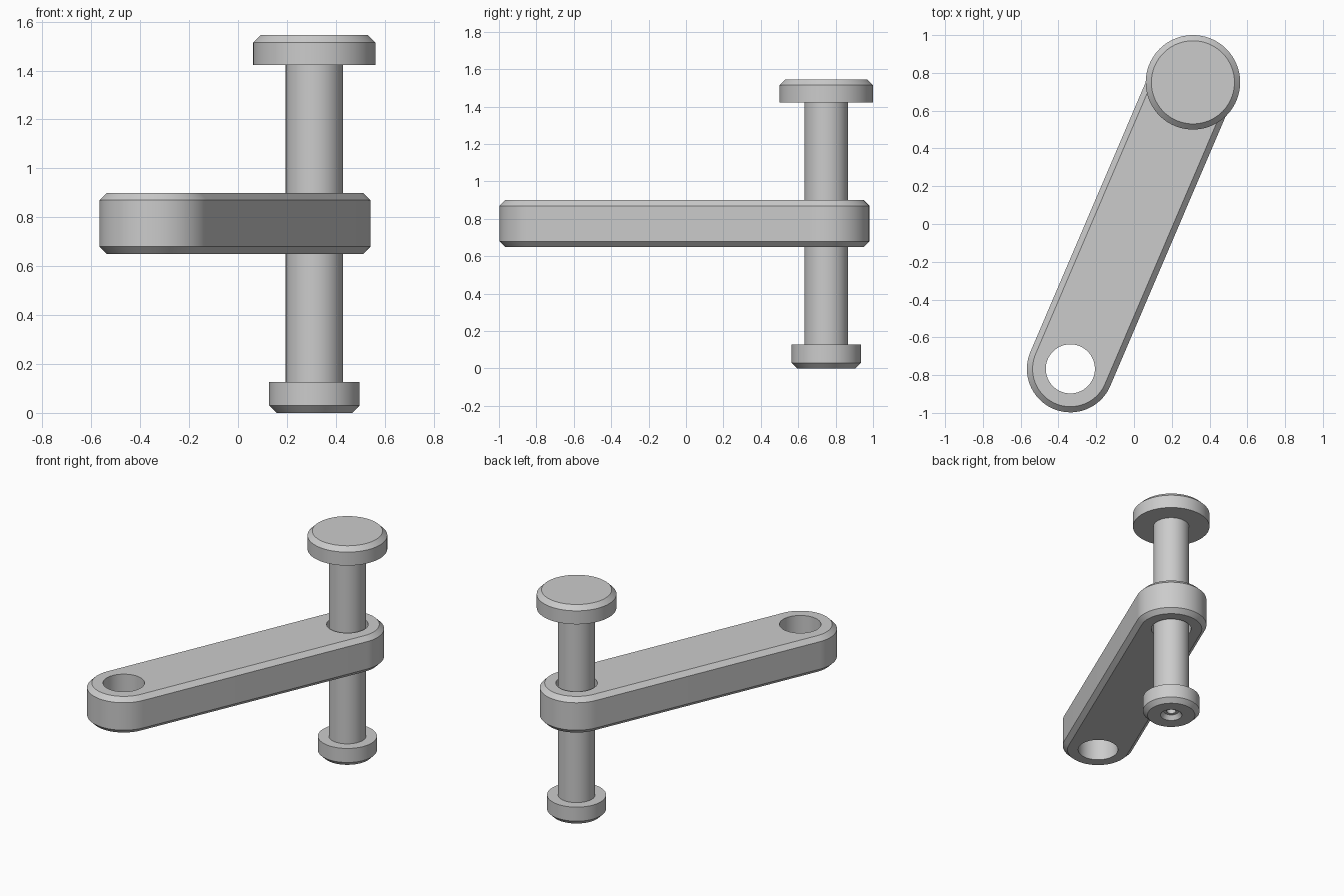
import bpy
import bmesh
from math import cos, sin, pi, atan2, radians
from mathutils import Vector

SEGMENTS = 96
PIN = Vector((0.312, 0.75))
EYE = Vector((-0.337, -0.767))

cube = bpy.data.objects.get("Cube")
if cube:
    bpy.data.objects.remove(cube)

grey = bpy.data.materials.new("plain grey")
grey.use_nodes = True
grey.diffuse_color = (0.6, 0.6, 0.6, 1)
grey.node_tree.nodes["Principled BSDF"].inputs["Base Color"].default_value = (0.6, 0.6, 0.6, 1)


def make_object(name, bm):
    bmesh.ops.recalc_face_normals(bm, faces=bm.faces)
    mesh = bpy.data.meshes.new(name)
    bm.to_mesh(mesh)
    bm.free()
    mesh.materials.append(grey)
    obj = bpy.data.objects.new(name, mesh)
    bpy.context.collection.objects.link(obj)
    return obj


def select(obj):
    bpy.ops.object.select_all(action="DESELECT")
    obj.select_set(True)
    bpy.context.view_layer.objects.active = obj


def smooth(obj):
    select(obj)
    bpy.ops.object.shade_smooth_by_angle(angle=radians(25))


def loft(name, rings):
    """Skin a stack of equal-length point loops and cap both ends."""
    bm = bmesh.new()
    loops = [[bm.verts.new(p) for p in ring] for ring in rings]
    for low, high in zip(loops, loops[1:]):
        for i in range(len(low)):
            j = (i + 1) % len(low)
            bm.faces.new((low[i], low[j], high[j], high[i]))
    bm.faces.new(loops[0][::-1])
    bm.faces.new(loops[-1])
    return make_object(name, bm)


def circle(center, radius, z):
    angles = [2 * pi * i / SEGMENTS for i in range(SEGMENTS)]
    return [(center.x + radius * cos(a), center.y + radius * sin(a), z) for a in angles]


def turned(name, center, profile):
    return loft(name, [circle(center, r, z) for r, z in profile])


def capsule(radius, z):
    """Rounded-end outline around the line from the eye to the pin."""
    axis = PIN - EYE
    start = atan2(axis.y, axis.x) - pi / 2
    half = SEGMENTS // 2
    points = []
    for center, offset in ((PIN, 0), (EYE, pi)):
        for i in range(half + 1):
            a = start + offset + pi * i / half
            points.append((center.x + radius * cos(a), center.y + radius * sin(a), z))
    return points


# Chamfered arm with a round hole through each end
arm = loft("arm", [capsule(r, z) for r, z in
                   ((0.2, 0.65), (0.23, 0.68), (0.23, 0.87), (0.2, 0.9))])
for center in (PIN, EYE):
    cutter = turned("hole_cutter", center, [(0.13, 0.5), (0.13, 1.05)])
    cutter.hide_render = True
    cut = arm.modifiers.new("hole", "BOOLEAN")
    cut.operation = "DIFFERENCE"
    cut.solver = "EXACT"
    cut.object = cutter
    select(arm)
    bpy.ops.object.modifier_apply(modifier=cut.name)
    bpy.data.objects.remove(cutter)
smooth(arm)

# Sliding pin with a wide head on top
smooth(turned("pin_shaft_and_head", PIN, [
    (0.117, 0.12), (0.117, 1.422), (0.25, 1.422), (0.25, 1.515), (0.22, 1.545)]))

# Retaining cap with a small stepped recess underneath
smooth(turned("retaining_cap", PIN, [
    (0.03, 0.1), (0.03, 0.03), (0.05, 0.03), (0.07, 0), (0.155, 0),
    (0.185, 0.03), (0.185, 0.127), (0.11, 0.127)]))
